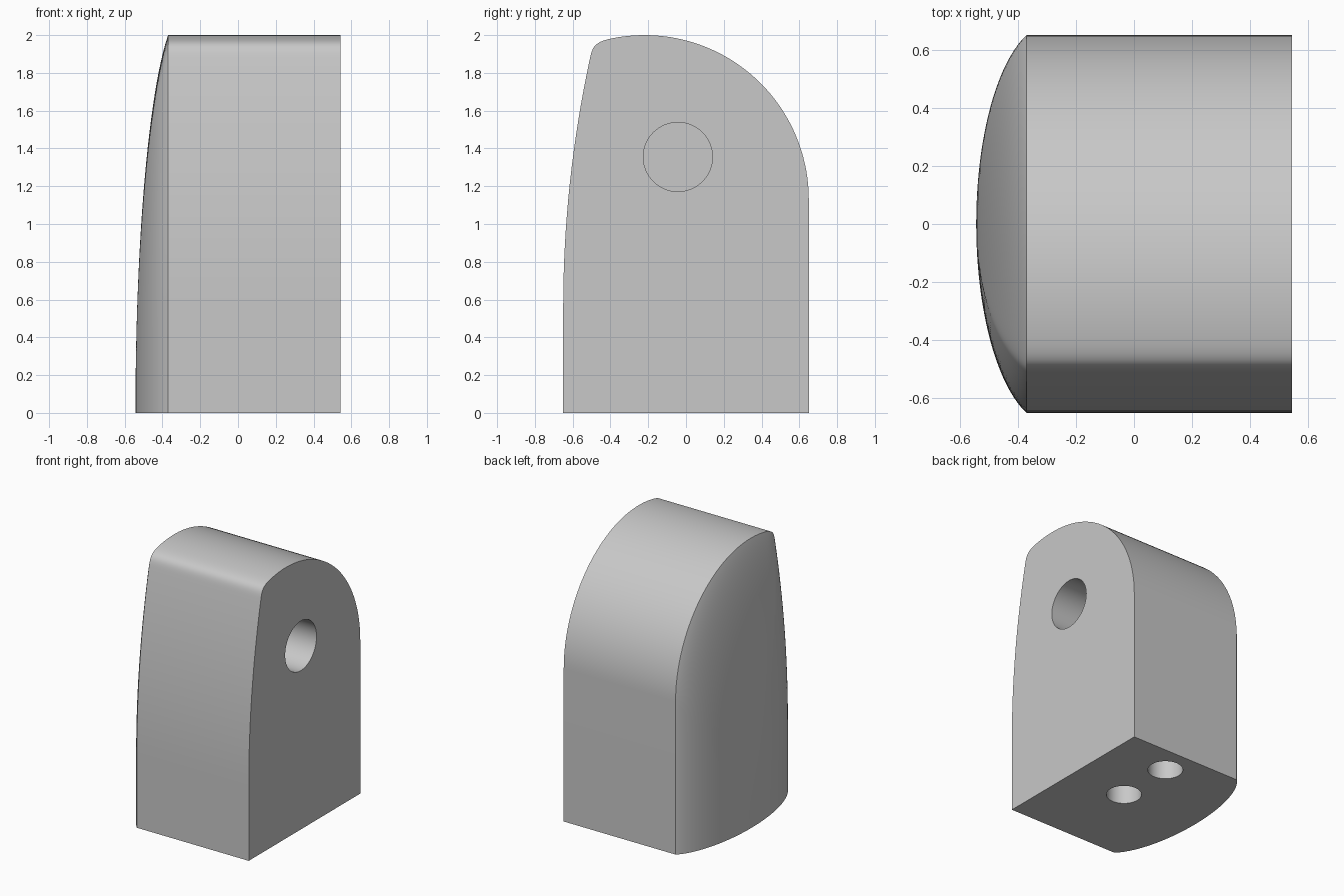
import bpy, bmesh
from math import sin, cos, pi, sqrt, radians
from mathutils import Vector
from mathutils.geometry import interpolate_bezier

cube = bpy.data.objects.get("Cube")
if cube:
    bpy.data.objects.remove(cube, do_unlink=True)

grey = bpy.data.materials.new("light grey")
grey.use_nodes = True
grey.diffuse_color = (0.58, 0.58, 0.58, 1)
grey.node_tree.nodes["Principled BSDF"].inputs["Base Color"].default_value = (0.58, 0.58, 0.58, 1)

SIDE, RIM, BULGE = 0.543, -0.37, 0.173
ROUND_Y, ROUND_Z, ROUND_R = -0.22, 1.13, 0.87


def side_outline():
    """Side profile (y, z) from the front foot over the top to the back foot."""
    pts = [Vector((-0.65, 0)), Vector((-0.65, 0.28))]
    # gently leaning front
    for i in range(17):
        t = i / 16
        pts.append(Vector((-0.65 + 0.14 * t * t, 0.56 + 1.31 * t)))
    # rounded front nose
    start_angle = radians(101)
    end = Vector((ROUND_Y + ROUND_R * cos(start_angle), ROUND_Z + ROUND_R * sin(start_angle)))
    nose = interpolate_bezier(pts[-1], Vector((-0.495, 1.94)), end - Vector((0.1, 0.02)), end, 14)
    pts += [Vector(p[:2]) for p in nose[1:]]
    # big round over the top and back
    for i in range(1, 41):
        a = start_angle * (1 - i / 40)
        pts.append(Vector((ROUND_Y + ROUND_R * cos(a), ROUND_Z + ROUND_R * sin(a))))
    pts += [Vector((0.65, 0.56)), Vector((0.65, 0))]
    return pts


def dome_height(r, k=0.89):
    """Flattened elliptical bulge: one at the middle, zero at the rim."""
    edge = sqrt(1 - k)
    return (sqrt(1 - k * r * r) - edge) / (1 - edge)


# Body: straight extrusion with a bulging left face
outline = side_outline()
bm = bmesh.new()


def ring(x, scale=1):
    return [bm.verts.new((x, y * scale, z * scale)) for y, z in outline]


rings = [ring(SIDE), ring(RIM)]
STEPS = 28
for i in range(1, STEPS):
    r = cos(pi / 2 * i / STEPS)
    rings.append(ring(RIM - BULGE * dome_height(r), r))
apex = bm.verts.new((RIM - BULGE, 0, 0))

bm.faces.new(rings[0])
for a, b in zip(rings, rings[1:]):
    for i in range(len(outline) - 1):
        bm.faces.new((a[i], a[i + 1], b[i + 1], b[i]))
last = rings[-1]
for i in range(len(outline) - 1):
    bm.faces.new((last[i], last[i + 1], apex))
# flat underside
bm.faces.new([r[0] for r in rings] + [apex] + [r[-1] for r in reversed(rings)])
bmesh.ops.recalc_face_normals(bm, faces=bm.faces)

mesh = bpy.data.meshes.new("body")
bm.to_mesh(mesh)
bm.free()
mesh.materials.append(grey)
body = bpy.data.objects.new("body", mesh)
bpy.context.collection.objects.link(body)


# Blind holes: one in the flat side, two in the underside
def drill(name, radius, depth, location, rotation=(0, 0, 0)):
    bpy.ops.mesh.primitive_cylinder_add(vertices=64, radius=radius, depth=depth * 2,
                                        location=location, rotation=rotation)
    cutter = bpy.context.object
    cutter.name = name
    cutter.hide_render = True
    cutter.data.materials.append(grey)
    mod = body.modifiers.new(name, "BOOLEAN")
    mod.operation = "DIFFERENCE"
    mod.solver = "EXACT"
    mod.object = cutter
    bpy.context.view_layer.objects.active = body
    bpy.ops.object.modifier_apply(modifier=mod.name)
    bpy.data.objects.remove(cutter, do_unlink=True)


drill("side_hole", 0.183, 0.55, (SIDE, -0.043, 1.355), (0, pi / 2, 0))
for y in (0, 0.44):
    drill("bottom_hole", 0.12, 0.6, (0.09, y, 0))

bpy.ops.object.select_all(action="DESELECT")
body.select_set(True)
bpy.context.view_layer.objects.active = body
bpy.ops.object.shade_smooth_by_angle(angle=radians(25))
